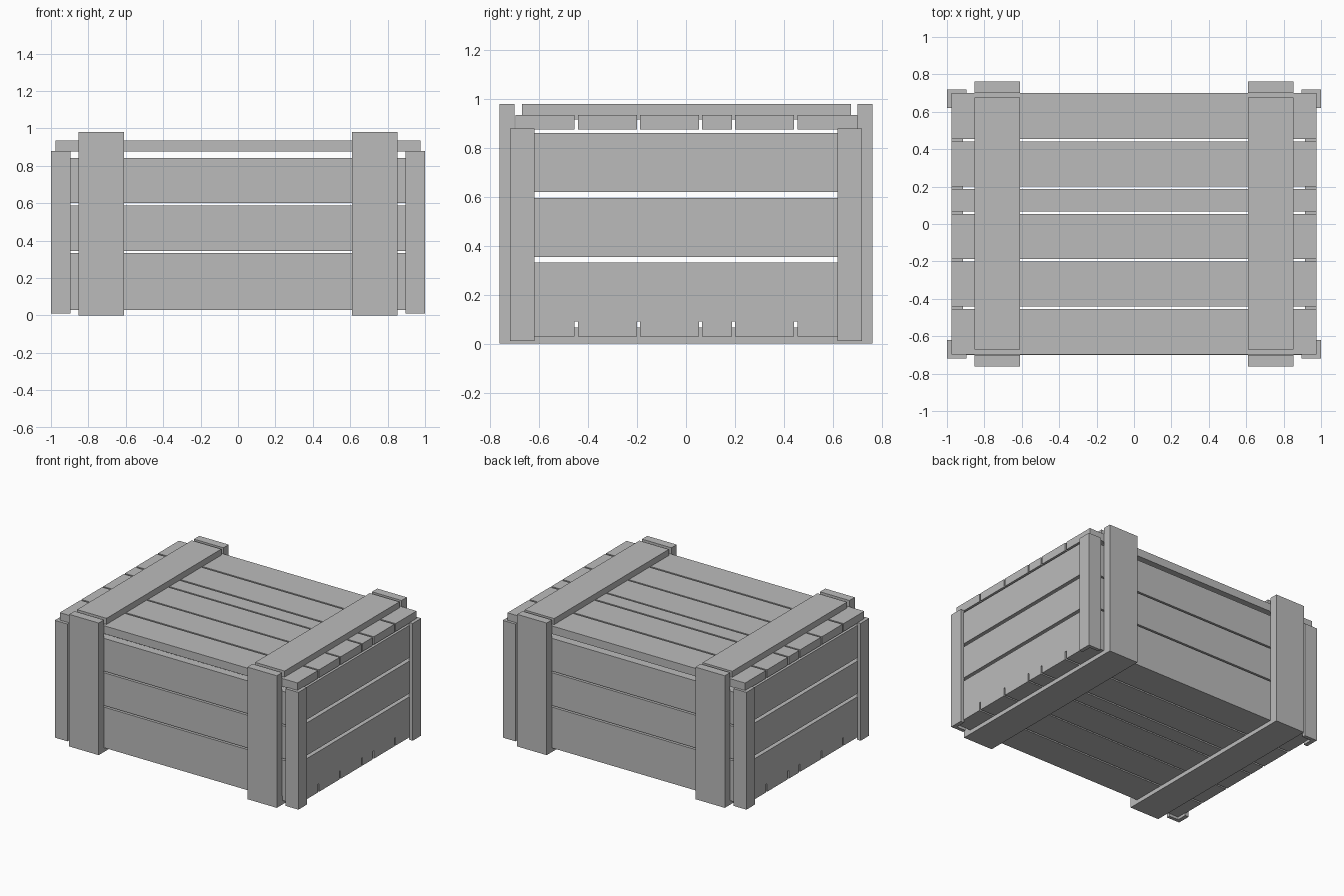
import bpy
import bmesh

cube = bpy.data.objects.get("Cube")
if cube:
    bpy.data.objects.remove(cube, do_unlink=True)

grey = bpy.data.materials.new("plain_grey")
grey.use_nodes = True
colour = (0.5, 0.5, 0.5, 1)
grey.diffuse_color = colour
grey.node_tree.nodes["Principled BSDF"].inputs["Base Color"].default_value = colour


def finish(name, bm):
    bmesh.ops.recalc_face_normals(bm, faces=bm.faces)
    mesh = bpy.data.meshes.new(name)
    bm.to_mesh(mesh)
    bm.free()
    mesh.materials.append(grey)
    obj = bpy.data.objects.new(name, mesh)
    bpy.context.collection.objects.link(obj)


def board(name, x, y, z):
    """Box spanning the given (low, high) ranges."""
    bm = bmesh.new()
    bmesh.ops.create_cube(bm, size=1)
    for v in bm.verts:
        v.co = [sum(r) / 2 + c * (r[1] - r[0]) for c, r in zip(v.co, (x, y, z))]
    finish(name, bm)


def span(side, low, high):
    return tuple(sorted((side * low, side * high)))


# Lid and floor planks, one of them narrow
plank_rows = [(-0.697, -0.455), (-0.442, -0.2), (-0.188, 0.054),
              (0.066, 0.187), (0.2, 0.442), (0.455, 0.7)]
for i, row in enumerate(plank_rows):
    board(f"lid_plank_{i}", (-0.975, 0.975), row, (0.876, 0.935))
    board(f"floor_plank_{i}", (-0.975, 0.975), row, (0.03, 0.09))

ends = {"left": 1, "right": -1}
faces = {"front": -1, "back": 1}

# Wall planks
for i in range(3):
    z = 0.09 + i * 0.255
    for name, s in faces.items():
        board(f"{name}_wall_plank_{i}", (-0.915, 0.915), span(s, 0.64, 0.7), (z, z + 0.243))
    z = 0.09 + i * 0.265
    for name, s in ends.items():
        board(f"{name}_wall_plank_{i}", span(s, 0.915, 0.975), (-0.697, 0.697), (z, z + 0.241))

# Straps around the crate, and angled corner guards
for side, sx in ends.items():
    strap_x = span(sx, 0.61, 0.852)
    board(f"{side}_lid_strap", strap_x, (-0.67, 0.675), (0.917, 0.98))
    board(f"{side}_floor_strap", strap_x, (-0.7, 0.7), (0, 0.065))
    for face, sy in faces.items():
        board(f"{side}_{face}_strap", strap_x, span(sy, 0.7, 0.762), (0, 0.98))
        outline = [(1, 0.72), (0.895, 0.72), (0.895, 0.695),
                   (0.97, 0.695), (0.97, 0.62), (1, 0.62)]
        bm = bmesh.new()
        base = bm.faces.new([bm.verts.new((sx * x, sy * y, 0.01)) for x, y in outline])
        top = bmesh.ops.extrude_face_region(bm, geom=[base])["geom"]
        for v in top:
            if isinstance(v, bmesh.types.BMVert):
                v.co.z = 0.88
        finish(f"{side}_{face}_corner_guard", bm)
